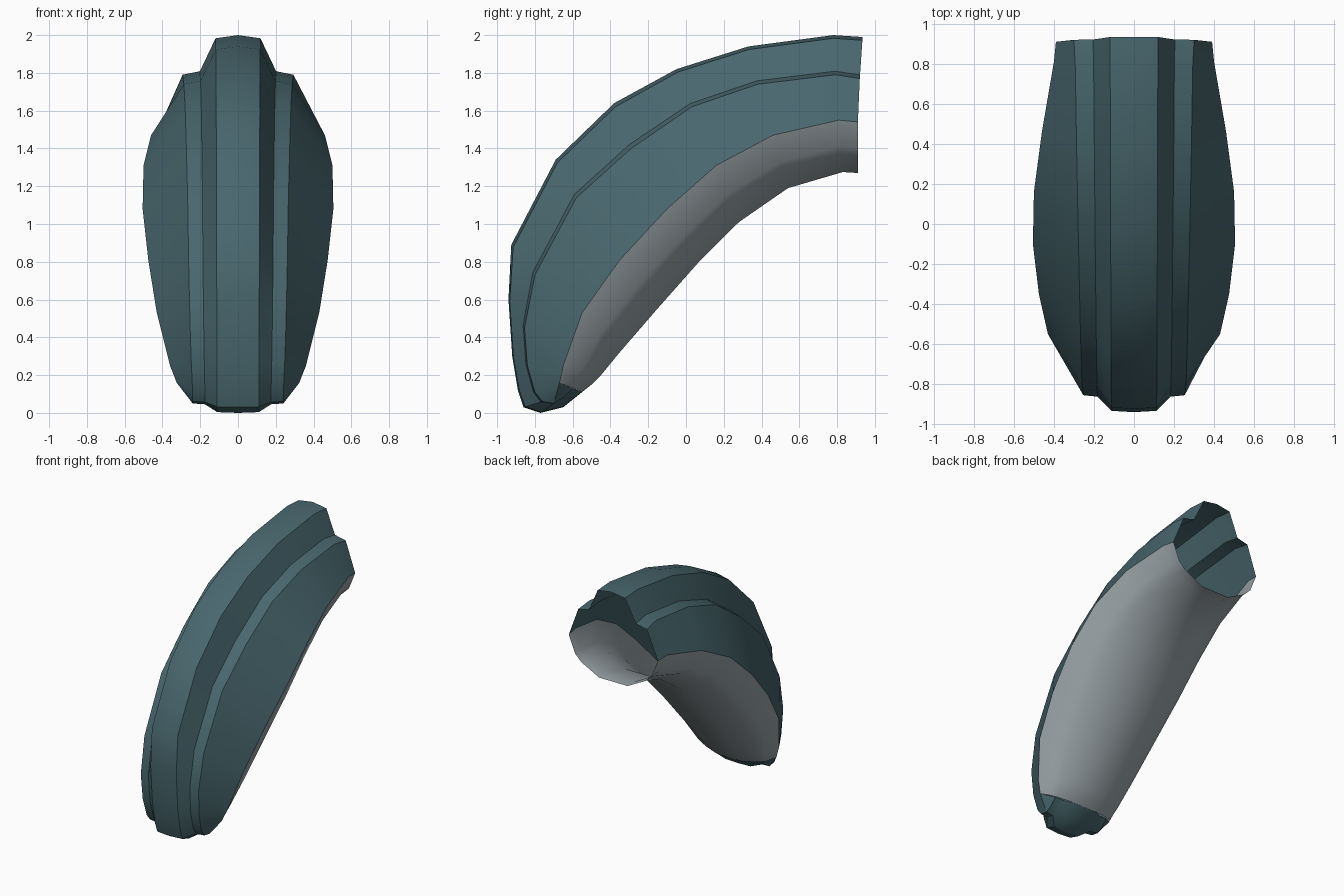
import bpy, bmesh, math

if "Cube" in bpy.data.objects:
    bpy.data.objects.remove(bpy.data.objects["Cube"])

def material(name, rgb):
    m = bpy.data.materials.new(name)
    m.diffuse_color = (*rgb, 1)
    m.use_nodes = True
    m.node_tree.nodes["Principled BSDF"].inputs["Base Color"].default_value = m.diffuse_color
    return m

TEAL = material("dark teal", (0.065, 0.135, 0.155))
GREY = material("pale grey", (0.33, 0.38, 0.40))

# Stations from the open rear end to the nose:
# ridge (y, z), step (y, z), rim (x, y, z), belly (y, z)
STATIONS = [
    ((.935, 1.99), (.92, 1.77), (.39, .91, 1.54), (.91, 1.27)),
    ((.78, 2.0), (.79, 1.79), (.40, .81, 1.55), (.83, 1.275)),
    ((.33, 1.94), (.38, 1.74), (.46, .46, 1.47), (.54, 1.19)),
    ((-.05, 1.82), (.03, 1.62), (.50, .16, 1.31), (.28, 1.01)),
    ((-.38, 1.64), (-.29, 1.40), (.505, -.10, 1.08), (.06, .79)),
    ((-.69, 1.34), (-.58, 1.14), (.475, -.35, .81), (-.17, .53)),
    ((-.925, .89), (-.80, .73), (.43, -.55, .53), (-.36, .31)),
    ((-.94, .60), (-.855, .45), (.36, -.65, .25), (-.45, .20)),
    ((-.92, .30), (-.84, .25), (.34, -.66, .20), (-.50, .15)),
    ((-.89, .12), (-.80, .11), (.325, -.67, .16), (-.55, .11)),
]
# Nose rows that wrap underneath: ridge, step
NOSE = [((-.86, .03), (-.76, .06)), ((-.77, 0), (-.70, .05)),
        ((-.65, .03), (-.65, .08)), ((-.55, .11), (-.60, .13))]

def mix(a, b, t):
    return tuple(p + (q - p) * t for p, q in zip(a, b))

def shell_half(ridge, step, rim, t):
    """Half section of the outer shell: crown, shoulder, step, rim."""
    return [(0, *ridge), (.12 - .01 * t, *mix(ridge, step, .08)),
            (.205 - .03 * t, *mix(step, ridge, .09)), (.30 - .06 * t, *step), rim]

def belly_half(rim, belly):
    """Half section of the belly: flat floor, bevel, tall side."""
    x = rim[0]
    return [(0, *belly), (x * .32, *belly),
            (x * .72, *mix(rim[1:], belly, .70)),
            (x * .86, *mix(rim[1:], belly, .50)), rim]

def loft(name, halves, mat):
    bm = bmesh.new()
    rows = []
    for half in halves:
        full = [(-x, y, z) for x, y, z in reversed(half[1:])] + half
        rows.append([bm.verts.new(p) for p in full])
    for a, b in zip(rows, rows[1:]):
        for i in range(len(a) - 1):
            bm.faces.new((a[i], a[i + 1], b[i + 1], b[i]))
    bmesh.ops.remove_doubles(bm, verts=bm.verts, dist=.0005)
    bmesh.ops.recalc_face_normals(bm, faces=bm.faces)
    # make the surface face outwards: compare with the arc's middle line
    first = min(bm.faces, key=lambda f: -abs(f.calc_center_median().y - 2))
    outward = 1 if mat is TEAL else -1
    crown = max(bm.faces, key=lambda f: abs(f.normal.z) * f.calc_area())
    if crown.normal.z * outward < 0:
        bmesh.ops.reverse_faces(bm, faces=bm.faces)
    me = bpy.data.meshes.new(name)
    bm.to_mesh(me)
    bm.free()
    ob = bpy.data.objects.new(name, me)
    bpy.context.collection.objects.link(ob)
    me.materials.append(mat)
    bpy.ops.object.select_all(action='DESELECT')
    ob.select_set(True)
    bpy.context.view_layer.objects.active = ob
    bpy.ops.object.shade_smooth_by_angle(angle=math.radians(28))
    return ob

# Outer shell with raised central ridge and closed nose
n = len(STATIONS) - 1
outer = [shell_half(r, s, e, i / n) for i, (r, s, e, b) in enumerate(STATIONS)]
outer += [shell_half(r, s, STATIONS[-1][2], 1) for r, s in NOSE]
loft("outer_shell", outer, TEAL)

# Faceted belly plate beneath, open at the rear
loft("belly_plate", [belly_half(e, b) for r, s, e, b in STATIONS], GREY)
